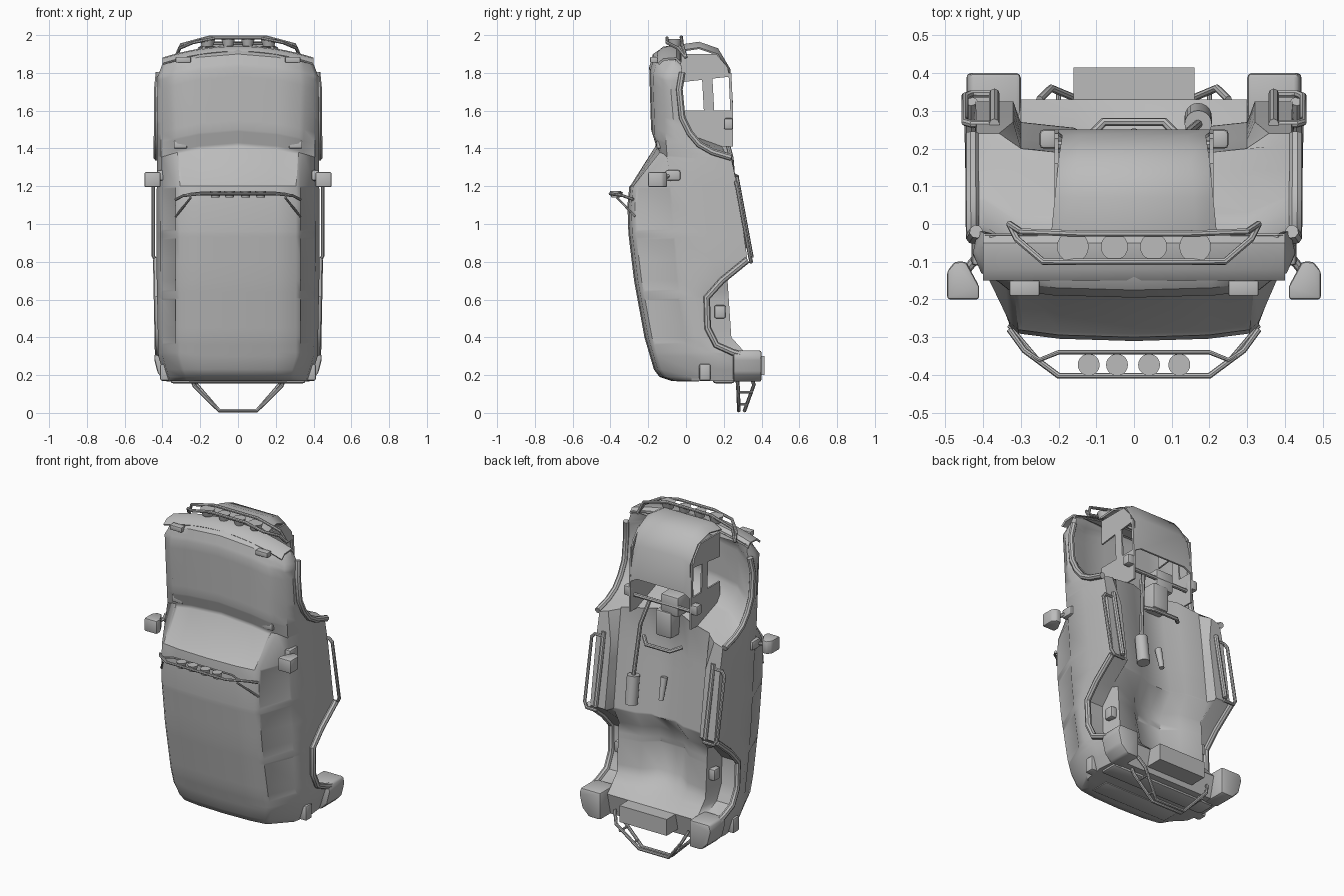
import bpy, bmesh, math
from mathutils import Vector, Matrix

if "Cube" in bpy.data.objects:
    bpy.data.objects.remove(bpy.data.objects["Cube"])

grey = bpy.data.materials.new("plain_grey")
grey.use_nodes = True
grey.diffuse_color = (0.5, 0.5, 0.5, 1)
grey.node_tree.nodes["Principled BSDF"].inputs["Base Color"].default_value = grey.diffuse_color
parts = []


def finish(name, data, mirror=False):
    obj = bpy.data.objects.new(name, data)
    bpy.context.scene.collection.objects.link(obj)
    data.materials.append(grey)
    if mirror:
        obj.modifiers.new("mirror", 'MIRROR')
    parts.append(obj)
    return obj


def from_bmesh(name, bm, mirror=False):
    bmesh.ops.recalc_face_normals(bm, faces=bm.faces)
    mesh = bpy.data.meshes.new(name)
    bm.to_mesh(mesh)
    bm.free()
    return finish(name, mesh, mirror)


def soften(bm, amount):
    bmesh.ops.bevel(bm, geom=bm.edges[:], offset=amount, segments=2, affect='EDGES', profile=0.5)


def box(name, low, high, bevel=0.0, mirror=False):
    low, high = Vector(low), Vector(high)
    bm = bmesh.new()
    bmesh.ops.create_cube(bm, size=1)
    for v in bm.verts:
        v.co = (low + high) / 2 + v.co * (high - low)
    if bevel:
        soften(bm, bevel)
    return from_bmesh(name, bm, mirror)


def prism(name, axis, outline, start, end, bevel=0.0):
    """Mirrored pair: outline in the two other axes, extruded along axis."""
    bm = bmesh.new()
    loops = []
    for depth in (start, end):
        loop = []
        for point in outline:
            co = list(point)
            co.insert(axis, depth)
            loop.append(bm.verts.new(co))
        loops.append(loop)
        bm.faces.new(loop)
    for j in range(len(outline)):
        bm.faces.new((loops[0][j - 1], loops[0][j], loops[1][j], loops[1][j - 1]))
    bmesh.ops.recalc_face_normals(bm, faces=bm.faces)
    if bevel:
        soften(bm, bevel)
    return from_bmesh(name, bm, True)


def sheet(name, rows, thickness):
    bm = bmesh.new()
    rows = [[bm.verts.new(co) for co in row] for row in rows]
    for a, b in zip(rows, rows[1:]):
        for j in range(len(a) - 1):
            bm.faces.new((a[j], a[j + 1], b[j + 1], b[j]))
    from_bmesh(name, bm).modifiers.new("thickness", 'SOLIDIFY').thickness = thickness


def cylinder(name, start, end, r1, r2, mirror=False, sides=20):
    start, end = Vector(start), Vector(end)
    axis = end - start
    turn = axis.to_track_quat('Z', 'Y').to_matrix().to_4x4()
    bm = bmesh.new()
    bmesh.ops.create_cone(bm, cap_ends=True, segments=sides, radius1=r1, radius2=r2,
                          depth=axis.length, matrix=Matrix.Translation((start + end) / 2) @ turn)
    return from_bmesh(name, bm, mirror)


def tube(name, points, radius, mirror=False):
    curve = bpy.data.curves.new(name, 'CURVE')
    curve.dimensions = '3D'
    curve.bevel_depth = radius
    curve.bevel_resolution = 2
    curve.use_fill_caps = True
    spline = curve.splines.new('POLY')
    spline.points.add(len(points) - 1)
    for p, co in zip(spline.points, points):
        p.co = (*co, 1)
    return finish(name, curve, mirror)


def both_sides(half):
    return half + [(-x, y, z) for x, y, z in reversed(half)]


def at(profile, z):
    for (za, a), (zb, b) in zip(profile, profile[1:]):
        if za >= z >= zb:
            return a + (b - a) * (za - z) / (za - zb)
    return profile[0][1] if z > profile[0][0] else profile[-1][1]


# Body profiles along the length, nose at the top
roof = [(1.93, -.13), (1.9, -.175), (1.83, -.195), (1.5, -.185), (1.42, -.16), (1.2, -.3),
        (1.1, -.31), (.95, -.305), (.7, -.275), (.4, -.22), (.23, -.17), (.19, -.14), (.17, -.08)]
sill = [(1.93, -.03), (1.87, -.02), (1.78, -.035), (1.63, -.02), (1.55, .02), (1.49, .07),
        (1.45, .14), (1.42, .24), (.81, .325), (.7, .19), (.61, .11), (.45, .115), (.36, .16),
        (.32, .25), (.3, .33), (.17, .3)]
roof_width = [(1.93, .34), (1.8, .36), (1.42, .345), (1.2, .33), (.3, .33), (.17, .29)]
belt = [(1.93, -.08), (1.85, -.13), (1.42, -.1), (1.2, -.08), (.6, -.03), (.17, .03)]
side_width = [(1.93, .38), (1.85, .415), (.8, .42), (.3, .41), (.17, .37)]
floor = [(1.93, -.03), (1.85, -.07), (1.6, -.07), (1.5, 0), (1.43, .2), (.8, .27), (.7, .22),
         (.4, .24), (.3, .33), (.17, .3)]
lip = [(1.44, .395), (1.4, .32)]
tunnel = [(1.5, 0), (1.4, .07), (.8, .05), (.6, .1), (.45, .08), (.3, 0)]
nose_bend = [(1.42, .4), (1.2, 0)]
side_windows = [(1.2, .96), (.93, .64), (.61, .36)]


def section(z):
    top, low, edge = at(roof, z), at(sill, z), at(roof_width, z)
    mid, wide = at(belt, z), at(side_width, z)
    pan = at(floor, z)
    ridge = at(tunnel, z)
    half = [(0, top), (edge * .6, top + .006), (edge * .93, top + .02), (edge, top + .04),
            (wide - .01, mid), (wide + .012, (mid + low) / 2), (wide, low), (at(lip, z), low),
            (.3, pan), (.16, pan - ridge * .3), (.08, pan - ridge), (0, pan - ridge)]
    ring = half + [(-x, y) for x, y in reversed(half[1:-1])]
    return [(x, y, z - at(nose_bend, z) * x * x) for x, y in ring]


# Body shell with wheel wells and floor pan
levels = {z for profile in (roof, sill, belt, floor) for z, _ in profile}
levels |= {z for pair in side_windows for z in pair}
levels = sorted(levels, reverse=True)
bm = bmesh.new()
rings = [[bm.verts.new(co) for co in section(z)] for z in levels]
count = len(rings[0])
skin = {}
for i, (a, b) in enumerate(zip(rings, rings[1:])):
    for j in range(count):
        k = (j + 1) % count
        skin[i, j] = bm.faces.new((a[j], a[k], b[k], b[j]))
bm.faces.new(rings[0])
bm.faces.new(rings[-1])
bmesh.ops.recalc_face_normals(bm, faces=bm.faces)


def inset_glass(top, bottom, columns):
    glass = [skin[i, j] for i in range(len(levels) - 1) for j in columns
             if levels[i] <= top and levels[i + 1] >= bottom]
    bmesh.ops.inset_region(bm, faces=glass, thickness=.012, depth=-.003, use_even_offset=True)


inset_glass(1.42, 1.2, (0, 1, count - 2, count - 1))
for top, bottom in side_windows:
    inset_glass(top, bottom, (3,))
    inset_glass(top, bottom, (count - 4,))
from_bmesh("body_shell", bm)

# Wheel arch flares follow the sill profile
for name, high, low in (("front_arch_flare", 1.9, 1.4), ("rear_arch_flare", .82, .29)):
    path = [(at(side_width, z) + .012, y, z - at(nose_bend, z) * .17)
            for z, y in sill if low < z < high]
    tube(name, path, .018, mirror=True)

# Engine bay walls with openings, as outlines in depth and height
prism("bay_wall_front", 0, [(-.03, 1.75), (.23, 1.78), (.22, 1.83), (.16, 1.9), (-.03, 1.9)], .2, .21)
prism("bay_wall_rear", 0, [(-.03, 1.41), (.25, 1.41), (.25, 1.6), (-.03, 1.6)], .2, .21)
prism("bay_wall_post", 0, [(.095, 1.59), (.15, 1.59), (.14, 1.77), (.085, 1.77)], .2, .21)
prism("bay_wall_rail", 0, [(.235, 1.59), (.25, 1.59), (.24, 1.8), (.225, 1.8)], .2, .21)

# Skid plate bent under the nose
sheet("skid_plate", [[(s * w, y, z - .03 * (abs(s) == 1)) for s in (-1, -.75, .75, 1)]
                     for w, y, z in ((.22, -.03, 1.95), (.21, .07, 1.965), (.2, .17, 1.93),
                                     (.19, .235, 1.82), (.21, .25, 1.62))], .01)

# Curved bumper band and nose details
sheet("front_bumper", [[(x, y, 1.945 - .4 * x * x - drop) for y, drop in
                        ((-.15, .03), (-.12, .005), (-.05, 0), (-.025, .025))]
                       for x in (i * .05 for i in range(-8, 9))], .012)
box("indicator_plate", (.25, -.19, 1.855), (.33, -.15, 1.885), .004, True)
box("hood_vent", (.27, -.155, 1.4), (.34, -.13, 1.44), .005, True)

# Bull bar with lamps
tube("bull_bar_lower", both_sides([(.33, 0, 1.88), (.31, -.04, 1.93), (.24, -.1, 1.96), (.12, -.1, 1.985)]), .009)
tube("bull_bar_upper", both_sides([(.33, 0, 1.88), (.3, -.02, 1.95), (.15, -.025, 1.99)]), .009)
for x, r in ((.052, .036), (.162, .042)):
    cylinder("bull_bar_lamp", (x, -.06, 1.94), (x, -.06, 1.98), r * .7, r, True)

# Roof rack with lamps
tube("rack_outer_bar", both_sides([(.33, -.28, 1.13), (.29, -.335, 1.15), (.2, -.402, 1.16)]), .008)
tube("rack_inner_bar", both_sides([(.29, -.335, 1.15), (.25, -.36, 1.16), (.2, -.34, 1.165)]), .006)
tube("rack_strut", [(.33, -.27, 1.04), (.25, -.365, 1.14)], .006, True)
for x in (-.12, -.045, .04, .12):
    cylinder("rack_lamp", (x, -.373, 1.14), (x, -.373, 1.175), .022, .029)

# Mirrors
prism("mirror_housing", 2, [(.445, -.1), (.475, -.1), (.495, -.125), (.495, -.2), (.41, -.2), (.41, -.165)],
      1.195, 1.275, .008)
box("mirror_base", (.39, -.11, 1.23), (.43, -.03, 1.285), .01, True)
tube("mirror_arm", [(.41, -.08, 1.26), (.45, -.13, 1.24)], .012, True)

# Side rails and rocker trim
tube("side_rail", [(.36, .265, 1.22), (.43, .265, 1.22), (.448, .27, 1.2),
                   (.448, .338, .83), (.43, .345, .8), (.36, .345, .8)], .01, True)
tube("rocker_tube", [(.37, .265, 1.25), (.37, .345, .82)], .014, True)

# Underbody: exhaust, driveshaft, engine and cross members
tube("exhaust_pipe", [(.1, .2, 1.5), (.14, .24, 1.35), (.17, .265, 1.03)], .012)
cylinder("muffler", (.17, .265, 1.04), (.17, .285, .87), .036, .036)
cylinder("driveshaft_joint", (0, .21, 1.05), (0, .24, .92), .02, .014)
tube("cross_member", both_sides([(.13, .22, 1.27), (.08, .27, 1.25)]), .012)
box("gearbox", (-.06, .08, 1.3), (.05, .23, 1.46), .015)
box("engine_sump", (-.1, .06, 1.44), (.02, .22, 1.56), .012)
tube("steering_rod", [(.2, .21, 1.5), (-.2, .21, 1.5)], .012)
box("hub_mount", (.2, .2, 1.5), (.25, .25, 1.56), .01, True)
box("rear_damper_mount", (.29, .15, .5), (.34, .21, .57), .01, True)

# Tail: bumper, lights, window and cargo box
box("rear_bumper", (-.36, .14, .155), (.36, .26, .21), .02)
prism("rear_bumper_corner", 1, [(.3, .165), (.38, .165), (.425, .21), (.445, .29), (.435, .33), (.3, .33)],
      .25, .4, .012)
box("tail_light", (.36, .07, .17), (.412, .13, .26), .01, True)
box("rear_window", (-.26, -.05, .165), (.26, .07, .173), .003)
box("rear_cargo_box", (-.16, .3, .2), (.16, .415, .3))

# Rear guard hoops
tube("rear_guard_upper", both_sides([(.25, .27, .19), (.23, .275, .14), (.1, .28, .012)]), .01)
tube("rear_guard_lower", both_sides([(.25, .33, .22), (.22, .36, .15), (.1, .31, .012)]), .01)
for x, z in ((.2, .11), (.13, .045)):
    tube("rear_guard_rung", [(x, .278, z), (x, .3 + z / 2, z)], .007, True)

# Turn curves into meshes and smooth the soft edges
bpy.ops.object.select_all(action='DESELECT')
for obj in parts:
    obj.select_set(True)
bpy.context.view_layer.objects.active = parts[0]
bpy.ops.object.convert(target='MESH')
bpy.ops.object.shade_smooth_by_angle(angle=math.radians(38))
